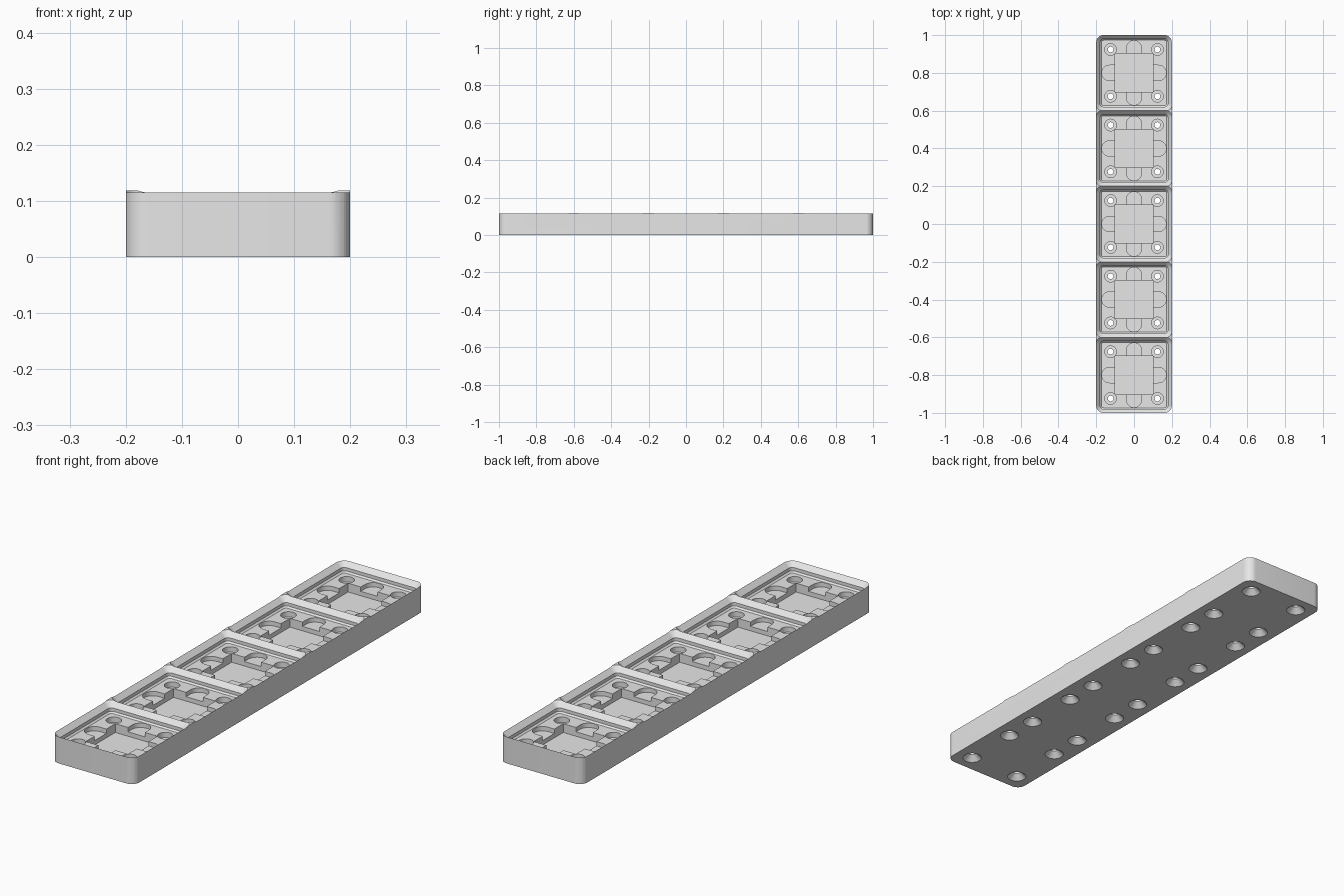
import bpy, bmesh, math

if "Cube" in bpy.data.objects:
    bpy.data.objects.remove(bpy.data.objects["Cube"], do_unlink=True)

MM = 2 / 210          # the tray is five 42 mm cells long
TOP = 12.45 * MM
FLOOR = 7.75 * MM
CELLS = [(0, (i - 2) * 0.4) for i in range(5)]
HOLE = 13 * MM

grey = bpy.data.materials.new("plain_grey")
grey.use_nodes = True
grey.diffuse_color = (0.8, 0.8, 0.8, 1)
grey.node_tree.nodes["Principled BSDF"].inputs["Base Color"].default_value = (0.8, 0.8, 0.8, 1)


def outline(hx, hy, r, seg):
    """Rounded rectangle; a circle when hx = hy = r."""
    pts = []
    for k, (sx, sy) in enumerate([(1, 1), (-1, 1), (-1, -1), (1, -1)]):
        for j in range(seg + 1):
            a = (k + j / seg) * math.pi / 2
            pts.append((sx * (hx - r) + r * math.cos(a), sy * (hy - r) + r * math.sin(a)))
    return pts


def stack(name, rings, places=((0, 0),), seg=10):
    """Solid lofted through rings (hx, hy, radius, z), repeated at each place."""
    bm = bmesh.new()
    for px, py in places:
        loops = [[bm.verts.new((px + x, py + y, z)) for x, y in outline(hx, hy, r, seg)]
                 for hx, hy, r, z in rings]
        n = len(loops[0])
        bm.faces.new(loops[0][::-1])
        bm.faces.new(loops[-1])
        for lo, hi in zip(loops, loops[1:]):
            for i in range(n):
                j = (i + 1) % n
                bm.faces.new((lo[i], lo[j], hi[j], hi[i]))
    bmesh.ops.remove_doubles(bm, verts=bm.verts, dist=1e-5)
    bmesh.ops.recalc_face_normals(bm, faces=bm.faces)
    mesh = bpy.data.meshes.new(name)
    bm.to_mesh(mesh)
    bm.free()
    obj = bpy.data.objects.new(name, mesh)
    bpy.context.collection.objects.link(obj)
    mesh.materials.append(grey)
    return obj


# Solid block with rounded corners
tray = stack("cell_tray", [(0.2, 1, 4 * MM, 0), (0.2, 1, 4 * MM, TOP)])

# Stepped cell recess: chamfer, upright wall, wide chamfer past the rim
steps = [(18.15, FLOOR), (18.85, FLOOR + 0.7 * MM),
         (18.85, TOP - 2.5 * MM), (22.35, TOP + 1 * MM)]
recess = [(h * MM, h * MM, (h - 17) * MM, z) for h, z in steps]
cutters = [stack("recess_cutter_a", recess, CELLS[::2]),
           stack("recess_cutter_b", recess, CELLS[1::2])]

# Square weight pocket with four round-ended finger slots
high = FLOOR + 1.5 * MM
half = 10.65 * MM
cutters.append(stack("pocket_cutter", [(half, half, 0.0002, z) for z in (FLOOR - 4 * MM, high)],
                     CELLS, 1))
long, wide = 17.9 * MM, 4.25 * MM
for name, hx, hy in (("cross_slot_cutter", long, wide), ("length_slot_cutter", wide, long)):
    cutters.append(stack(name, [(hx, hy, wide, z) for z in (FLOOR - 2 * MM, high + 0.001)], CELLS))

# Magnet seat above, screw hole through, countersink below
bore = [(4.2, -0.1 * MM), (1.6, 2.5 * MM), (1.6, FLOOR - 2.4 * MM),
        (3.25, FLOOR - 2.4 * MM), (3.25, high)]
spots = [(x, cy + y) for _, cy in CELLS for x in (-HOLE, HOLE) for y in (-HOLE, HOLE)]
cutters.append(stack("screw_hole_cutter", [(r * MM, r * MM, r * MM, z) for r, z in bore], spots, 8))

# Cut everything out of the block
bpy.ops.object.select_all(action='DESELECT')
tray.select_set(True)
bpy.context.view_layer.objects.active = tray
for cutter in cutters:
    cutter.hide_render = True
    mod = tray.modifiers.new(cutter.name, 'BOOLEAN')
    mod.operation = 'DIFFERENCE'
    mod.solver = 'EXACT'
    mod.object = cutter
    bpy.ops.object.modifier_apply(modifier=mod.name)
    bpy.data.objects.remove(cutter, do_unlink=True)

bpy.ops.object.shade_smooth_by_angle(angle=math.radians(30))
